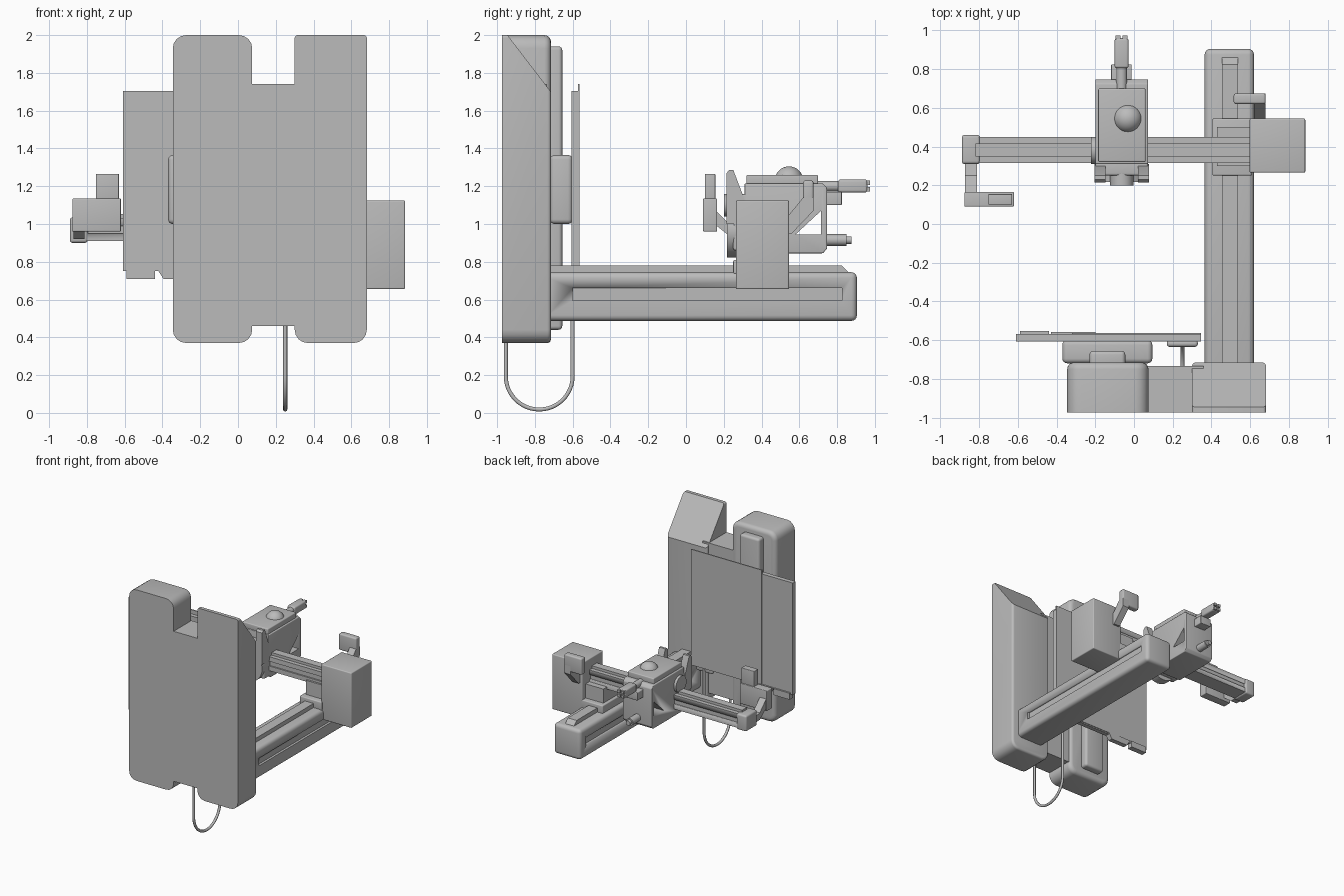
import bpy, bmesh, math
from mathutils import Vector, Matrix

if "Cube" in bpy.data.objects:
    bpy.data.objects.remove(bpy.data.objects["Cube"])

grey = bpy.data.materials.new("plain_grey")
grey.use_nodes = True
COLOUR = (0.5, 0.5, 0.5, 1)
grey.diffuse_color = COLOUR
grey.node_tree.nodes["Principled BSDF"].inputs["Base Color"].default_value = COLOUR


def finish(name, bm):
    """Turn a bmesh into a shaded object."""
    bmesh.ops.recalc_face_normals(bm, faces=bm.faces)
    mesh = bpy.data.meshes.new(name)
    bm.to_mesh(mesh)
    bm.free()
    mesh.materials.append(grey)
    ob = bpy.data.objects.new(name, mesh)
    bpy.context.collection.objects.link(ob)
    bpy.ops.object.select_all(action='DESELECT')
    ob.select_set(True)
    bpy.context.view_layer.objects.active = ob
    bpy.ops.object.shade_smooth_by_angle(angle=math.radians(35))
    return ob


def round_edges(bm, test, radius):
    edges = [e for e in bm.edges if test(e)]
    bmesh.ops.bevel(bm, geom=edges, offset=radius, segments=4, profile=0.5, affect='EDGES')


def along(axis):
    """Edges parallel to an axis."""
    return lambda e: abs((e.verts[1].co - e.verts[0].co).normalized()[axis]) > 0.99


def at_y(y):
    """Edges lying in the plane at y."""
    return lambda e: all(abs(v.co.y - y) < 1e-4 for v in e.verts)


def cuboid(x, y, z):
    bm = bmesh.new()
    bmesh.ops.create_cube(bm, size=1)
    for v in bm.verts:
        v.co = Vector([r[0] if c < 0 else r[1] for c, r in zip(v.co, (x, y, z))])
    return bm


def box(name, x, y, z, r=0.0):
    bm = cuboid(x, y, z)
    if r:
        round_edges(bm, lambda e: True, r)
    return finish(name, bm)


def side_prism(name, pts, x, r=0.0):
    """Extrude a (y, z) profile between two x positions."""
    bm = bmesh.new()
    face = bm.faces.new([bm.verts.new((x[0], y, z)) for y, z in pts])
    ext = bmesh.ops.extrude_face_region(bm, geom=[face])
    for g in ext["geom"]:
        if isinstance(g, bmesh.types.BMVert):
            g.co.x = x[1]
    if r:
        round_edges(bm, lambda e: True, r)
    return finish(name, bm)


def cylinder(name, centre, radius, depth, axis, r2=None, sides=32):
    bm = bmesh.new()
    turn = Vector((0, 0, 1)).rotation_difference(Vector(axis)).to_matrix().to_4x4()
    bmesh.ops.create_cone(bm, cap_ends=True, segments=sides, radius1=radius,
                          radius2=radius if r2 is None else r2, depth=depth,
                          matrix=Matrix.Translation(centre) @ turn)
    return finish(name, bm)


def cut(target, cutter):
    cutter.hide_render = True
    cutter.hide_viewport = True
    mod = target.modifiers.new("cut", 'BOOLEAN')
    mod.operation = 'DIFFERENCE'
    mod.solver = 'EXACT'
    mod.object = cutter


# Front housing: rounded tower, linking panel and sloped tower
FRONT, BACK = -0.975, -0.715
bm = cuboid((-0.345, 0.075), (FRONT, BACK), (0.37, 2.0))
round_edges(bm, along(1), 0.07)
round_edges(bm, at_y(BACK), 0.035)
finish("rounded_tower", bm)
box("linking_panel", (0.0, 0.36), (FRONT, -0.735), (0.46, 1.74))
bm = cuboid((0.3, 0.682), (FRONT, BACK), (0.37, 2.0))
round_edges(bm, lambda e: along(1)(e) and e.verts[0].co.z < 1, 0.07)
round_edges(bm, lambda e: along(1)(e) and e.verts[0].co.z > 1.9, 0.015)
slope = Vector((0, 0.3, 0.23))
cutres = bmesh.ops.bisect_plane(bm, geom=bm.verts[:] + bm.edges[:] + bm.faces[:],
                                plane_co=(0, BACK, 1.7), plane_no=slope, clear_outer=True)
bmesh.ops.holes_fill(bm, edges=[e for e in bm.edges if e.is_boundary])
round_edges(bm, lambda e: at_y(BACK)(e) and e.verts[0].co.z < 1.69 or
            at_y(BACK)(e) and e.verts[1].co.z < 1.69, 0.02)
finish("sloped_tower", bm)

# Screen and its mount
box("mount_strip", (-0.23, -0.045), (-0.74, -0.655), (0.44, 1.94), 0.02)
box("mount_block", (-0.37, 0.095), (-0.72, -0.6), (1.0, 1.365), 0.025)
box("screen", (-0.61, 0.347), (-0.606, -0.568), (0.75, 1.705))
box("screen_cover", (-0.32, 0.347), (-0.572, -0.563), (0.76, 1.74))
box("screen_clip_outer", (-0.59, -0.44), (-0.6, -0.553), (0.71, 0.765))
bm = cuboid((-0.43, -0.2), (-0.6, -0.558), (0.71, 0.765))
for v in bm.verts:
    if v.co.z < 0.73:
        v.co.x += 0.035 if v.co.x < -0.3 else -0.035
finish("screen_clip_inner", bm)

# Hanging cable with its plug
curve = bpy.data.curves.new("cable", 'CURVE')
curve.dimensions = '3D'
curve.bevel_depth = 0.011
curve.bevel_resolution = 3
MID, RAD = -0.777, 0.177
path = [(MID - RAD, 0.55)]
for i in range(25):
    a = math.pi * (1 + i / 24)
    path.append((MID + RAD * math.cos(a), 0.195 + RAD * math.sin(a)))
path.append((MID + RAD, 0.74))
spline = curve.splines.new('POLY')
spline.points.add(len(path) - 1)
for p, (y, z) in zip(spline.points, path):
    p.co = (0.25, y, z, 1)
curve.materials.append(grey)
cable = bpy.data.objects.new("cable", curve)
bpy.context.collection.objects.link(cable)
box("cable_plug", (0.17, 0.33), (-0.635, -0.6), (0.7, 0.78), 0.015)

# Long rail running back from the housing
rail = box("rail", (0.365, 0.62), (-0.76, 0.905), (0.487, 0.745), 0.03)
cut(rail, box("rail_slot_cutter", (0.6, 0.7), (-0.6, 0.825), (0.595, 0.66)))
cut(rail, box("rail_inner_slot_cutter", (0.3, 0.385), (-0.6, 0.825), (0.595, 0.66)))
side_prism("rail_ridge", [(-0.74, 0.73), (-0.74, 0.78), (0.825, 0.78), (0.865, 0.74), (0.865, 0.73)],
           (0.455, 0.538))

# Carriage, motor box and cross beam
box("carriage", (0.405, 0.61), (0.25, 0.545), (0.735, 0.81), 0.008)
box("carriage_riser", (0.43, 0.61), (0.3, 0.5), (0.8, 0.93))
box("motor_box", (0.597, 0.885), (0.265, 0.545), (0.655, 1.125), 0.008)
beam = box("cross_beam", (-0.82, 0.62), (0.316, 0.45), (0.91, 1.03))
for n, y in (("front", (0.3, 0.328)), ("rear", (0.438, 0.47))):
    cut(beam, box("beam_slot_cutter_" + n, (-0.8, 0.61), y, (0.95, 0.99)))
box("beam_ridge", (-0.82, 0.61), (0.35, 0.415), (1.02, 1.052))
box("beam_end_cap", (-0.89, -0.795), (0.31, 0.46), (0.9, 1.035), 0.015)

# Cranked handles at both ends of the beam
side_prism("end_crank_link", [(0.15, 1.08), (0.15, 1.0), (0.25, 0.92), (0.32, 0.92), (0.32, 0.97), (0.25, 0.98)],
           (-0.872, -0.812))
box("end_crank_arm", (-0.877, -0.62), (0.09, 0.165), (0.96, 1.135), 0.006)
box("end_crank_grip", (-0.752, -0.63), (0.1, 0.155), (1.12, 1.265), 0.004)
side_prism("motor_crank_link", [(0.53, 0.95), (0.56, 0.95), (0.675, 1.07), (0.675, 1.14), (0.62, 1.14), (0.53, 1.03)],
           (0.62, 0.68))
box("motor_crank_grip", (0.515, 0.68), (0.62, 0.675), (1.09, 1.23), 0.012)

# Work head
head = side_prism("head_body", [(0.31, 0.87), (0.34, 0.845), (0.725, 0.845), (0.747, 0.87),
                                (0.747, 1.19), (0.725, 1.215), (0.31, 1.215)], (-0.2, 0.073), 0.006)
cut(head, side_prism("window_cutter", [(0.58, 0.945), (0.715, 0.945), (0.715, 1.07)], (-0.4, 0.3)))
box("head_lid", (-0.185, 0.06), (0.32, 0.7), (1.2, 1.26), 0.008)
bm = bmesh.new()
bmesh.ops.create_uvsphere(bm, u_segments=32, v_segments=16, radius=0.075,
                          matrix=Matrix.Translation((-0.032, 0.545, 1.23)))
finish("head_dome", bm)
box("head_front_plate", (-0.2, 0.073), (0.25, 0.33), (0.86, 1.16), 0.012)
cylinder("head_front_disc", (-0.063, 0.255, 0.96), 0.138, 0.075, (0, 1, 0))
for n, x in (("left", (0.02, 0.078)), ("right", (-0.205, -0.147))):
    side_prism("head_prong_" + n, [(0.215, 1.0), (0.215, 1.27), (0.23, 1.287), (0.25, 1.287),
                                   (0.31, 1.13), (0.31, 1.0)], x)
cylinder("head_lens", (-0.063, 0.26, 1.1), 0.06, 0.12, (0, 1, 0))
cylinder("head_side_knob", (-0.207, 0.38, 1.1), 0.07, 0.03, (1, 0, 0))

# Rear pins of the head
box("pin_bracket", (-0.118, -0.012), (0.69, 0.825), (1.1, 1.17), 0.006)
cylinder("upper_pin_neck", (-0.064, 0.75, 1.2), 0.028, 0.14, (0, 1, 0))
box("upper_pin", (-0.1, -0.028), (0.805, 0.96), (1.167, 1.235), 0.012)
for n, z in (("low", 1.183), ("high", 1.219)):
    for s, x in (("left", -0.046), ("right", -0.082)):
        box("pin_tip_" + n + "_" + s, (x - 0.013, x + 0.013), (0.95, 0.975), (z - 0.012, z + 0.012))
cylinder("lower_pin", (-0.064, 0.79, 0.915), 0.031, 0.12, (0, 1, 0))
cylinder("lower_pin_tip", (-0.064, 0.855, 0.915), 0.02, 0.04, (0, 1, 0))
